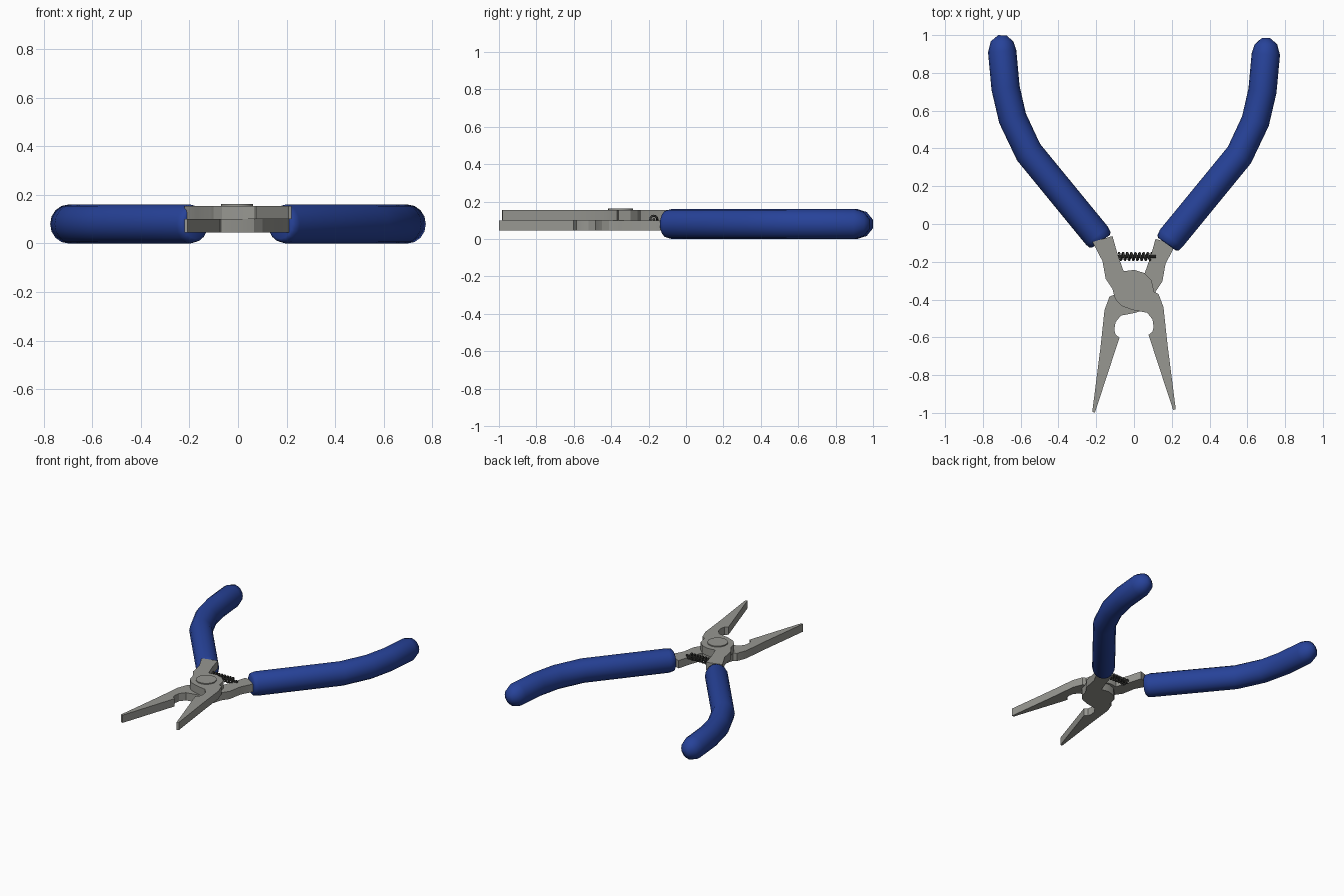
import bpy, bmesh
from math import sin, cos, pi, radians
from mathutils import Vector

cube = bpy.data.objects.get("Cube")
if cube:
    bpy.data.objects.remove(cube)


def material(name, rgb):
    m = bpy.data.materials.new(name)
    m.use_nodes = True
    m.diffuse_color = (*rgb, 1)
    m.node_tree.nodes["Principled BSDF"].inputs["Base Color"].default_value = (*rgb, 1)
    return m


steel = material("brushed steel", (0.31, 0.31, 0.285))
blue = material("blue grip", (0.02, 0.055, 0.32))
dark = material("dark spring steel", (0.045, 0.045, 0.04))


def finish(name, bm, mat, angle):
    bmesh.ops.recalc_face_normals(bm, faces=bm.faces)
    mesh = bpy.data.meshes.new(name)
    bm.to_mesh(mesh)
    bm.free()
    mesh.materials.append(mat)
    for p in mesh.polygons:
        p.use_smooth = True
    mesh.set_sharp_from_angle(angle=radians(angle))
    ob = bpy.data.objects.new(name, mesh)
    bpy.context.collection.objects.link(ob)
    return ob


# Flat outline of one lever: shank, round joint, jaw
LEVER = [(-.22, -.095), (-.167, -.196), (-.15, -.29), (-.114, -.344), (-.10, -.397),
         (-.066, -.434), (-.008, -.455), (.07, -.47), (.098, -.505), (.104, -.545),
         (.098, -.57), (.077, -.587), (.207, -.984), (.221, -.98), (.177, -.635), (.156, -.44),
         (.13, -.37), (.107, -.36), (.092, -.296), (.055, -.26), (.003, -.243),
         (-.055, -.25), (-.087, -.16), (-.114, -.064)]

# Grip centre line with relative radius at each ring
GRIP = [(-.175, -.092, .76), (-.18, -.085, .92), (-.196, -.062, 1), (-.558, .38, 1),
        (-.643, .56, 1), (-.68, .72, 1), (-.698, .915, 1), (-.698, .966, .8), (-.697, .999, .3)]


def lever(name, side, shift, z0, z1):
    bm = bmesh.new()
    face = bm.faces.new([bm.verts.new((x * side, y + shift, z0)) for x, y in LEVER])
    top = bmesh.ops.extrude_face_region(bm, geom=[face])["geom"]
    bmesh.ops.translate(bm, vec=(0, 0, z1 - z0),
                        verts=[v for v in top if isinstance(v, bmesh.types.BMVert)])
    # The starting face stays as the underside of the plate
    return finish(name, bm, steel, 25)


def grip(name, side, shift, sides=16):
    bm = bmesh.new()
    rings = []
    for i, (x, y, r) in enumerate(GRIP):
        a = Vector(GRIP[max(i - 1, 0)][:2])
        b = Vector(GRIP[min(i + 1, len(GRIP) - 1)][:2])
        t = (b - a).normalized()
        ring = []
        for k in range(sides):
            ang = 2 * pi * k / sides
            w = .075 * r * cos(ang)
            ring.append(bm.verts.new(((x + t.y * w) * side, y - t.x * w + shift,
                                      .08 + .08 * r * sin(ang))))
        rings.append(ring)
    for a, b in zip(rings, rings[1:]):
        for k in range(sides):
            n = (k + 1) % sides
            bm.faces.new((a[k], a[n], b[n], b[k]))
    bm.faces.new(rings[0])
    bm.faces.new(rings[-1])
    return finish(name, bm, blue, 50)


# Two crossed halves, one stacked on the other
for label, side, shift, z0, z1 in (("upper", 1, 0, .10, .155), ("lower", -1, -.015, .045, .10)):
    lever(label + "_lever", side, shift, z0, z1)
    grip(label + "_grip", side, shift)


def cylinder(name, radius, depth, centre, mat, segments, along_x=False):
    bm = bmesh.new()
    bmesh.ops.create_cone(bm, cap_ends=True, segments=segments, radius1=radius,
                          radius2=radius, depth=depth)
    ob = finish(name, bm, mat, 40)
    ob.location = centre
    if along_x:
        ob.rotation_euler.y = pi / 2


# Pivot pin head and the spring's guide rod
cylinder("pivot_pin", .066, .07, (-.004, -.35, .127), steel, 24)
cylinder("spring_rod", .007, .21, (.012, -.172, .105), dark, 8, True)

# Return spring between the shanks
curve = bpy.data.curves.new("return_spring", "CURVE")
curve.dimensions = "3D"
curve.bevel_depth = .006
curve.bevel_resolution = 1
turns, steps = 8, 12
spline = curve.splines.new("POLY")
spline.points.add(turns * steps)
for i, p in enumerate(spline.points):
    ang = 2 * pi * i / steps
    p.co = (-.08 + .175 * i / (turns * steps), -.172 + .019 * cos(ang), .105 + .019 * sin(ang), 1)
curve.materials.append(dark)
bpy.context.collection.objects.link(bpy.data.objects.new("return_spring", curve))
